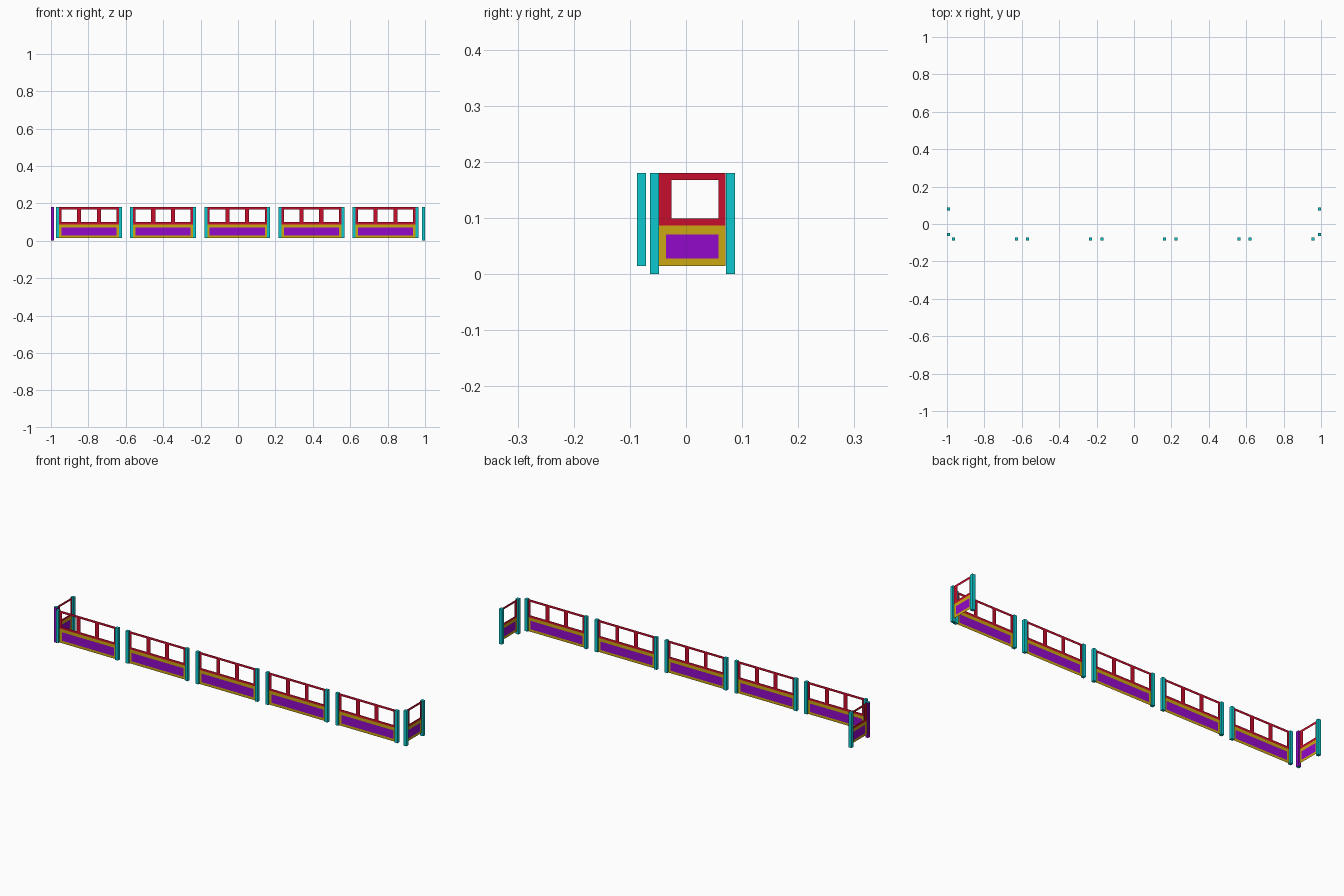
import bpy, bmesh
from math import pi
from mathutils import Matrix

if "Cube" in bpy.data.objects:
    bpy.data.objects.remove(bpy.data.objects["Cube"])


def material(name, rgb):
    m = bpy.data.materials.new(name)
    m.diffuse_color = (*rgb, 1)
    m.use_nodes = True
    m.node_tree.nodes["Principled BSDF"].inputs["Base Color"].default_value = m.diffuse_color
    return m


CYAN = material("cyan", (0.004, 0.58, 0.61))
RED = material("red", (0.57, 0.004, 0.025))
YELLOW = material("yellow", (0.60, 0.39, 0.005))
PURPLE = material("purple", (0.29, 0.003, 0.58))

BOTTOM, MID, TOP = 0.015, 0.087, 0.18   # panel heights
BORDER, BAR, POST = 0.0125, 0.022, 0.016


def add_object(name, bm, mats, matrix=Matrix()):
    me = bpy.data.meshes.new(name)
    bm.to_mesh(me)
    bm.free()
    for m in mats:
        me.materials.append(m)
    ob = bpy.data.objects.new(name, me)
    ob.matrix_world = matrix
    bpy.context.collection.objects.link(ob)
    return ob


def post(name, x, y, z0, side=CYAN):
    bm = bmesh.new()
    bmesh.ops.create_cube(bm, size=1)
    bm.normal_update()
    for f in bm.faces:                       # sides may differ from the caps
        f.material_index = 0 if abs(f.normal.z) > 0.5 else 1
    bmesh.ops.scale(bm, vec=(POST, POST, TOP - z0), verts=bm.verts)
    add_object(name, bm, [CYAN, side], Matrix.Translation((x, y, (TOP + z0) / 2)))


def sheet(name, xs, zs, keep, mat, matrix):
    """Flat sheet in the XZ plane: cells of an xs by zs grid where keep(i, j)."""
    bm = bmesh.new()
    v = [[bm.verts.new((x, 0, z)) for z in zs] for x in xs]
    for i in range(len(xs) - 1):
        for j in range(len(zs) - 1):
            if keep(i, j):
                bm.faces.new((v[i][j], v[i + 1][j], v[i + 1][j + 1], v[i][j + 1]))
    bmesh.ops.delete(bm, geom=[p for p in bm.verts if not p.link_faces], context='VERTS')
    add_object(name, bm, [mat], matrix)


def panel(name, half, window_xs, matrix):
    # open red window frame above: odd columns of the middle row are holes
    sheet(name + "_window_frame", window_xs, [MID, MID + 0.012, TOP - 0.012, TOP],
          lambda i, j: not (j == 1 and i % 2 == 1), RED, matrix)
    # yellow border with purple infill below
    xs = [-half, -half + BORDER, half - BORDER, half]
    zs = [BOTTOM, 0.028, 0.071, MID]
    sheet(name + "_lower_border", xs, zs, lambda i, j: (i, j) != (1, 1), YELLOW, matrix)
    sheet(name + "_lower_infill", xs, zs, lambda i, j: (i, j) == (1, 1), PURPLE, matrix)


# Five front railing bays
FRONT_Y = -0.079
half = 0.160
pane = (2 * half - 2 * BORDER - 2 * BAR) / 3
front_xs = [-half]
for step in (BORDER, pane, BAR, pane, BAR, pane, BORDER):
    front_xs.append(front_xs[-1] + step)
for n in range(5):
    cx = -0.797 + 0.3965 * n
    panel(f"front_bay_{n + 1}", half, front_xs, Matrix.Translation((cx, FRONT_Y, 0)))
    for side, s in (("left", -1), ("right", 1)):
        post(f"front_bay_{n + 1}_{side}_post", cx + s * 0.168, FRONT_Y, BOTTOM)

# End railings
eh = 0.059
end_xs = [-eh, -eh + BAR, eh - BORDER, eh]
for side, s in (("left", -1), ("right", 1)):
    x = s * 0.992
    turn = Matrix.Translation((x, 0.011, 0)) @ Matrix.Rotation(pi / 2, 4, 'Z')
    panel(side + "_end", eh, end_xs, turn)
    post(side + "_end_front_post", x, -0.056, 0, PURPLE if s < 0 else CYAN)
    post(side + "_end_back_post", x, 0.079, 0)
